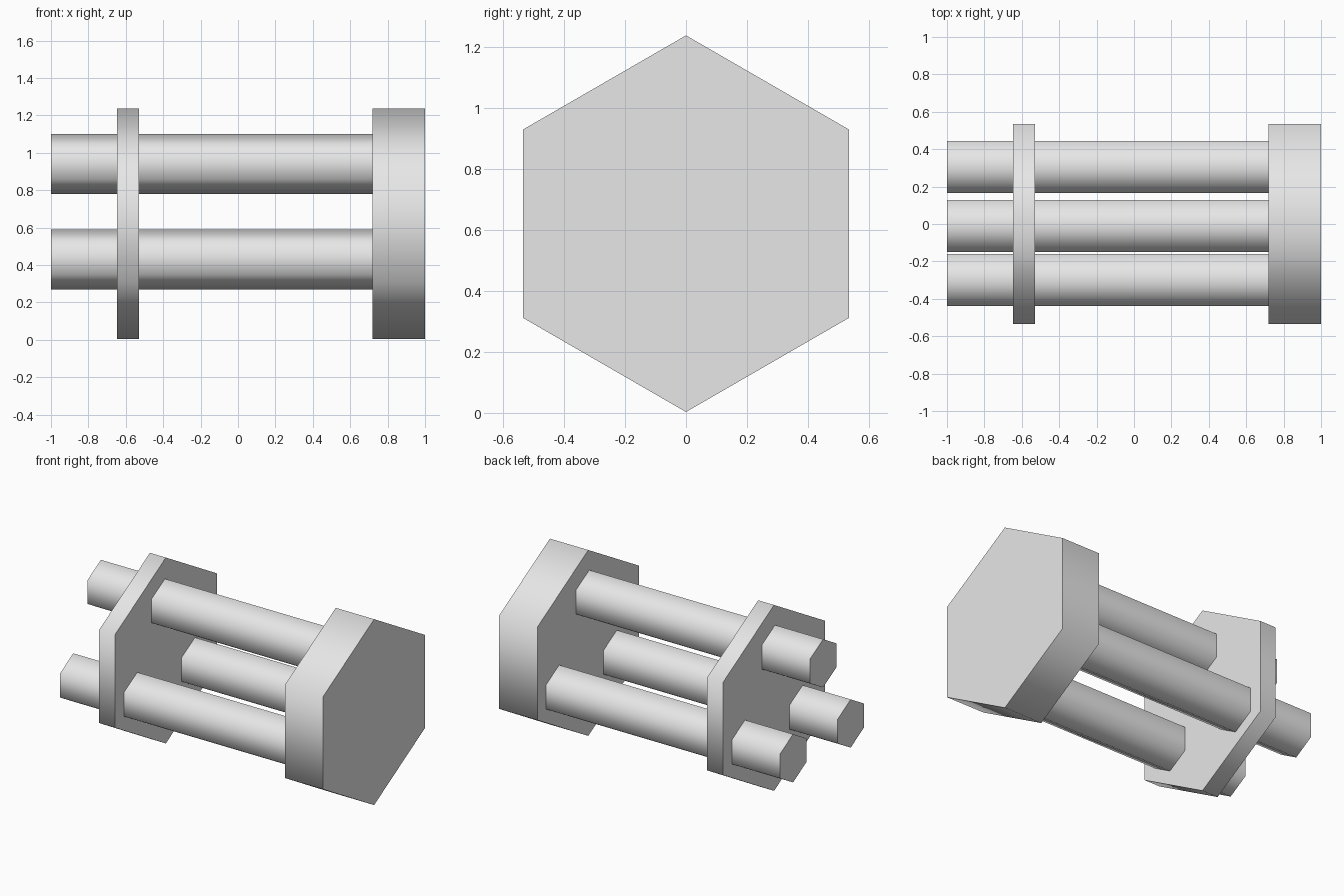
import bpy
import math

cube = bpy.data.objects.get("Cube")
if cube:
    bpy.data.objects.remove(cube, do_unlink=True)

# Single plain grey
grey = bpy.data.materials.new("light grey")
grey.use_nodes = True
grey.diffuse_color = (0.8, 0.8, 0.8, 1)
grey.node_tree.nodes["Principled BSDF"].inputs["Base Color"].default_value = (0.8, 0.8, 0.8, 1)


def hex_prism(name, x0, x1, y, z, radius):
    """Six-sided prism lying along x, with a corner pointing up."""
    bpy.ops.mesh.primitive_cylinder_add(
        vertices=6, radius=radius, depth=x1 - x0,
        location=((x0 + x1) / 2, y, z), rotation=(0, math.pi / 2, 0))
    obj = bpy.context.object
    bpy.ops.object.transform_apply(location=False, rotation=True, scale=False)
    # The primitive starts with a corner on +y, so turn it until one points up
    if max(v.co.z for v in obj.data.vertices) < radius * 0.95:
        obj.rotation_euler.x = math.pi / 6
        bpy.ops.object.transform_apply(location=False, rotation=True, scale=False)
    obj.name = name
    obj.data.materials.append(grey)
    # Soft sides, sharp end caps
    bpy.ops.object.shade_smooth_by_angle(angle=math.radians(70))
    return obj


# Thick end block and thin sliding plate
hex_prism("end_block", 0.718, 1.0, 0, 0.62, 0.617)
hex_prism("thin_plate", -0.647, -0.53, 0, 0.62, 0.617)

# Three rods in a triangle, running through the plate into the block
rods = {"top_rod": (-0.01, 0.94),
        "front_rod": (-0.30, 0.43),
        "back_rod": (0.305, 0.43)}
for name, (y, z) in rods.items():
    hex_prism(name, -1.0, 0.72, y, z, 0.16)
